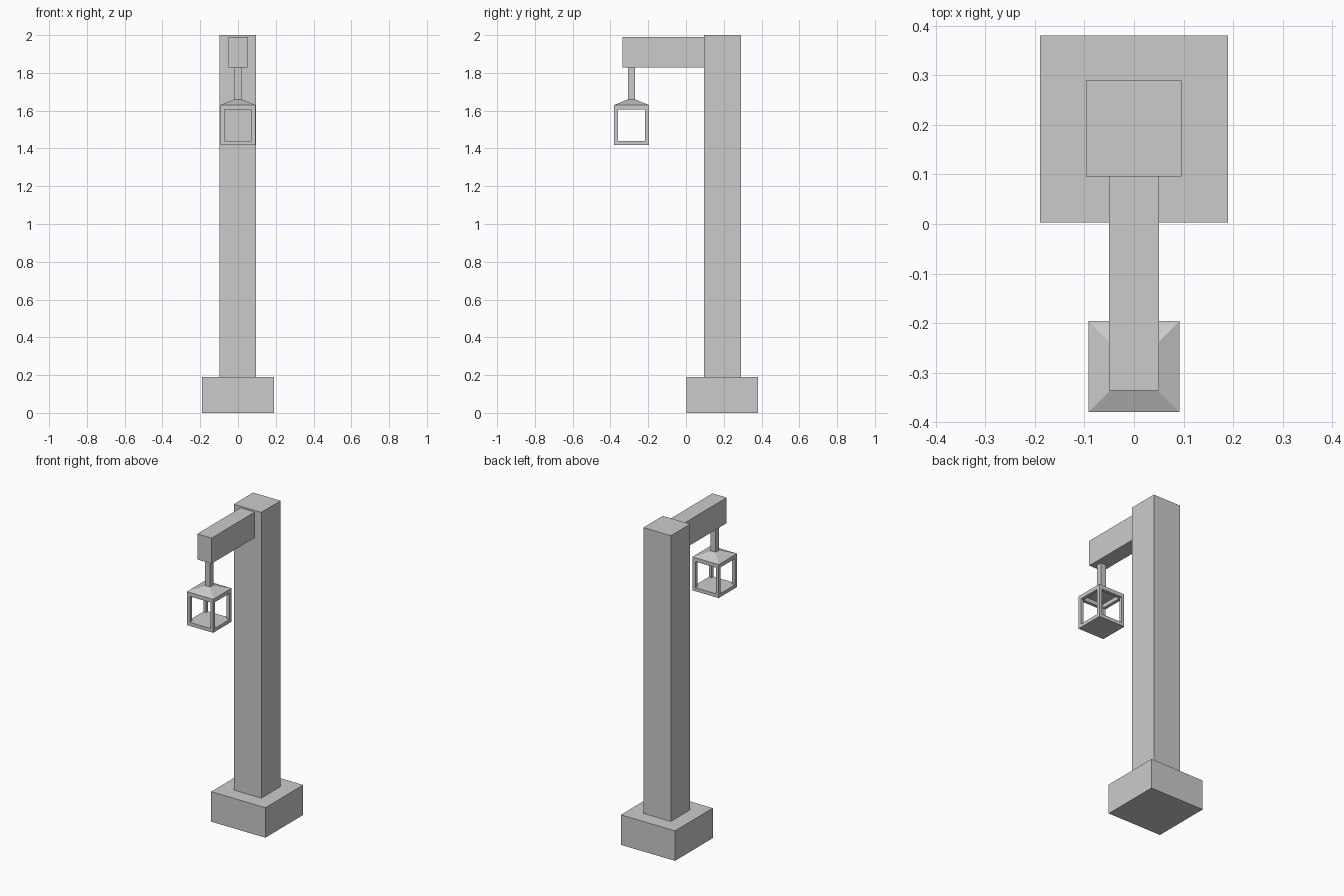
import bpy, bmesh

if "Cube" in bpy.data.objects:
    bpy.data.objects.remove(bpy.data.objects["Cube"])


def mesh_object(name, verts, faces):
    me = bpy.data.meshes.new(name)
    me.from_pydata(verts, [], faces)
    bm = bmesh.new()
    bm.from_mesh(me)
    bmesh.ops.recalc_face_normals(bm, faces=bm.faces)
    bm.to_mesh(me)
    bm.free()
    ob = bpy.data.objects.new(name, me)
    bpy.context.collection.objects.link(ob)
    return ob


def frustum(name, cx, cy, z0, z1, bottom, top):
    """Four-sided block; bottom and top are (half x, half y)."""
    verts = [(cx + sx * hx, cy + sy * hy, z)
             for z, (hx, hy) in ((z0, bottom), (z1, top))
             for sx, sy in ((-1, -1), (1, -1), (1, 1), (-1, 1))]
    faces = [(3, 2, 1, 0), (4, 5, 6, 7)]
    faces += [(i, (i + 1) % 4, 4 + (i + 1) % 4, 4 + i) for i in range(4)]
    return mesh_object(name, verts, faces)


def box(name, x0, x1, y0, y1, z0, z1):
    h = ((x1 - x0) / 2, (y1 - y0) / 2)
    return frustum(name, (x0 + x1) / 2, (y0 + y1) / 2, z0, z1, h, h)


# Footing, post and arm
box("base", -0.19, 0.19, 0.003, 0.381, 0, 0.19)
box("post", -0.097, 0.096, 0.096, 0.29, 0.19, 2.0)
box("arm", -0.05, 0.05, -0.336, 0.096, 1.828, 1.99)

# Lantern: hanger, roof and floor
CY, H, T = -0.288, 0.092, 0.02
Z0, Z1, Z2, Z3 = 1.418, 1.44, 1.605, 1.63
box("hanger_rod", -0.018, 0.018, CY - 0.018, CY + 0.018, 1.66, 1.828)
frustum("lantern_roof", 0, CY, Z3, 1.66, (H, H), (0.018, 0.018))
box("lantern_floor", -H, H, CY - H, CY + H, Z0, Z1)

# Lantern corner bars and top rails
I = H - T
for sx in (-1, 1):
    for sy in (-1, 1):
        c = (H - T / 2)
        frustum("lantern_corner_bar", sx * c, CY + sy * c, Z1, Z2,
                (T / 2, T / 2), (T / 2, T / 2))
for s in (-1, 1):
    c = s * (H - T / 2)
    frustum("lantern_side_rail", c, CY, Z2, Z3, (T / 2, H), (T / 2, H))
    frustum("lantern_cross_rail", 0, CY + c, Z2, Z3, (I, T / 2), (I, T / 2))
